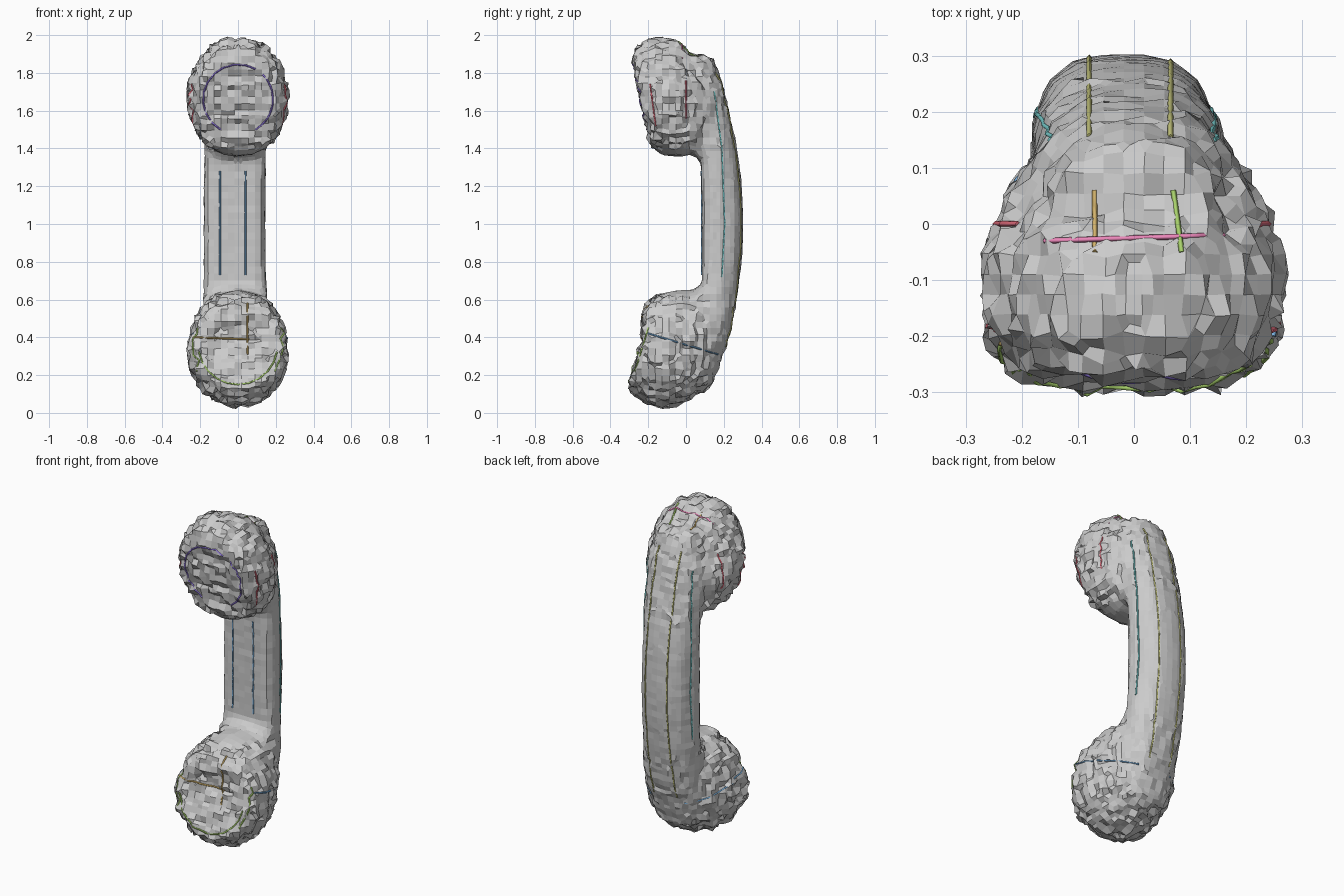
import bpy, bmesh, math, random
from mathutils import Vector
from mathutils.bvhtree import BVHTree

if "Cube" in bpy.data.objects:
    bpy.data.objects.remove(bpy.data.objects["Cube"])

random.seed(4)


def loft(bm, rings):
    """Skin a list of equally sized point rings and cap both ends."""
    loops = [[bm.verts.new(p) for p in ring] for ring in rings]
    n = len(loops[0])
    faces = [bm.faces.new(loops[0]), bm.faces.new(loops[-1])]
    for a, b in zip(loops, loops[1:]):
        for i in range(n):
            j = (i + 1) % n
            faces.append(bm.faces.new((a[i], a[j], b[j], b[i])))
    bmesh.ops.recalc_face_normals(bm, faces=faces)


def head_ring(top, bottom, rx, n=20):
    """Rounded slice of a head between a top and a bottom (y, z) point."""
    ring = []
    for i in range(n):
        a = math.tau * i / n
        t = 0.5 + 0.5 * math.sin(a)
        ring.append((rx * math.copysign(abs(math.cos(a)) ** 0.9, math.cos(a)),
                     bottom[0] + (top[0] - bottom[0]) * t,
                     bottom[1] + (top[1] - bottom[1]) * t))
    return ring


def grip_ring(z, y_in, y_out, w, x0):
    """Grip section: flat on the inside, rounded on the back."""
    shape = [(-0.9, 0), (0.9, 0), (1, 0.2), (1, 0.5), (0.82, 0.78), (0.5, 0.96),
             (0, 1), (-0.5, 0.96), (-0.82, 0.78), (-1, 0.5), (-1, 0.2)]
    return [(x0 + w * u, y_in + (y_out - y_in) * v, z) for u, v in shape]


bm = bmesh.new()
# earpiece, front to back
loft(bm, [head_ring(*s) for s in [
    ((-0.27, 1.83), (-0.20, 1.49), 0.17), ((-0.285, 1.88), (-0.20, 1.45), 0.205),
    ((-0.26, 1.94), (-0.17, 1.39), 0.24), ((-0.19, 1.985), (-0.12, 1.36), 0.265),
    ((-0.05, 1.985), (-0.03, 1.355), 0.265), ((0.0, 1.91), (0.05, 1.365), 0.23),
    ((0.13, 1.87), (0.12, 1.37), 0.175)]])
# mouthpiece, front to back
loft(bm, [head_ring(*s) for s in [
    ((-0.20, 0.42), (-0.29, 0.18), 0.17), ((-0.22, 0.47), (-0.31, 0.13), 0.215),
    ((-0.23, 0.55), (-0.26, 0.09), 0.25), ((-0.15, 0.63), (-0.17, 0.03), 0.265),
    ((-0.05, 0.65), (-0.04, 0.04), 0.26), ((0.03, 0.65), (0.04, 0.09), 0.235),
    ((0.12, 0.66), (0.14, 0.14), 0.175)]])
# curved grip, bottom to top
loft(bm, [grip_ring(*s) for s in [
    (0.14, -0.02, 0.135, 0.13, 0), (0.28, 0.0, 0.19, 0.16, 0), (0.42, 0.04, 0.235, 0.17, 0),
    (0.6, 0.06, 0.27, 0.17, -0.01), (0.68, 0.085, 0.282, 0.165, -0.015),
    (0.85, 0.085, 0.30, 0.162, -0.018), (1.0, 0.085, 0.305, 0.162, -0.018),
    (1.2, 0.085, 0.297, 0.162, -0.018), (1.35, 0.08, 0.28, 0.162, -0.015),
    (1.5, 0.05, 0.25, 0.165, -0.01), (1.7, 0.03, 0.205, 0.165, 0), (1.89, 0.0, 0.14, 0.13, 0)]])
mesh = bpy.data.meshes.new("handset_body")
bm.to_mesh(mesh)
bm.free()
body = bpy.data.objects.new("handset_body", mesh)
bpy.context.collection.objects.link(body)

# fuse the parts into one faceted shell
mod = body.modifiers.new("fuse", 'REMESH')
mod.mode = 'VOXEL'
mod.voxel_size = 0.036
mod.use_smooth_shade = False
deps = bpy.context.evaluated_depsgraph_get()
fused = bpy.data.meshes.new_from_object(body.evaluated_get(deps))
body.modifiers.clear()
body.data = fused

# roughen the heads more than the grip
for v in fused.vertices:
    on_head = v.co.z < 0.62 or v.co.z > 1.4
    amount = (0.016 if v.co.y < 0.1 else 0.007) if on_head else 0.002
    v.co += v.normal * random.uniform(-amount, amount)
    v.co.z = max(v.co.z, 0.0)
for p in fused.polygons:
    p.use_smooth = False

# drawn strokes lying on the surface
bm = bmesh.new()
bm.from_mesh(fused)
tree = BVHTree.FromBMesh(bm)
bm.free()
# view: (ray start and direction) from the two in-plane coordinates
VIEWS = {
    "front": lambda u, v: ((u, -2, v), (0, 1, 0)),
    "back": lambda u, v: ((u, 2, v), (0, -1, 0)),
    "right": lambda u, v: ((2, u, v), (-1, 0, 0)),
    "left": lambda u, v: ((-2, u, v), (1, 0, 0)),
    "top": lambda u, v: ((u, v, 4), (0, 0, -1)),
}
COLOURS = {
    "violet": (0.3, 0.2, 0.8), "green": (0.4, 0.65, 0.15), "ochre": (0.65, 0.45, 0.15),
    "blue": (0.2, 0.45, 0.75), "teal": (0.2, 0.65, 0.65), "red": (0.75, 0.15, 0.2),
    "pink": (0.85, 0.25, 0.5), "olive": (0.55, 0.55, 0.2),
}
MATS = {}
for key, rgb in COLOURS.items():
    MATS[key] = bpy.data.materials.new(key)
    MATS[key].diffuse_color = (*rgb, 1)


def stroke(colour, view, points, steps=8):
    pts = []
    path = [Vector(p) for p in points]
    for a, b in zip(path, path[1:]):
        for i in range(steps + 1):
            start, direction = VIEWS[view](*a.lerp(b, i / steps))
            hit = tree.ray_cast(Vector(start), Vector(direction))[0]
            if hit:
                pts.append(hit)
    if len(pts) < 2:
        return
    cu = bpy.data.curves.new(f"{view}_stroke", 'CURVE')
    cu.dimensions = '3D'
    cu.bevel_depth = 0.005
    cu.bevel_resolution = 0
    cu.use_fill_caps = True
    sp = cu.splines.new('POLY')
    sp.points.add(len(pts) - 1)
    for p, co in zip(sp.points, pts):
        p.co = (*co, 1)
    cu.materials.append(MATS[colour])
    bpy.context.collection.objects.link(bpy.data.objects.new(f"{view}_stroke", cu))


def arc(cx, cz, r, a0, a1, n=10):
    angles = [math.radians(a0 + (a1 - a0) * i / n) for i in range(n + 1)]
    return [(cx + r * math.cos(a), cz + r * math.sin(a)) for a in angles]


# face rims and the cross on the mouthpiece
stroke("violet", "front", arc(0, 1.66, 0.185, -60, 45), 2)
stroke("violet", "front", arc(0, 1.66, 0.185, 60, 240), 2)
stroke("green", "front", arc(0, 0.36, 0.21, 190, 350), 2)
stroke("ochre", "front", [(-0.24, 0.4), (0.06, 0.39)])
stroke("ochre", "front", [(0.05, 0.58), (0.05, 0.31)])
# grip edge lines
for x in (-0.095, 0.04):
    stroke("blue", "front", [(x, 0.73), (x, 1.28)])
for x in (-0.08, 0.065):
    stroke("olive", "back", [(x, 0.35), (x, 1.8)], 30)
# side lines on both sides
for side in ("left", "right"):
    stroke("teal", side, [(0.19, 0.72), (0.205, 1.0), (0.19, 1.4), (0.15, 1.7)])
    stroke("red", side, [(0.0, 1.56), (0.0, 1.76)])
    stroke("red", side, [(-0.19, 1.74), (-0.16, 1.52)])
    stroke("blue", side, [(-0.2, 0.42), (0.17, 0.31)])
    stroke("green", side, [(-0.27, 0.22), (-0.2, 0.45)])
# cross lines over the top
stroke("pink", "top", [(-0.16, -0.03), (0.16, -0.02)])
stroke("ochre", "top", [(-0.07, 0.06), (-0.07, -0.05)])
stroke("green", "top", [(0.07, 0.06), (0.085, -0.05)])

for m in bpy.data.materials:
    if m.users and not m.is_grease_pencil:
        m.use_nodes = True
        m.node_tree.nodes["Principled BSDF"].inputs["Base Color"].default_value = m.diffuse_color
